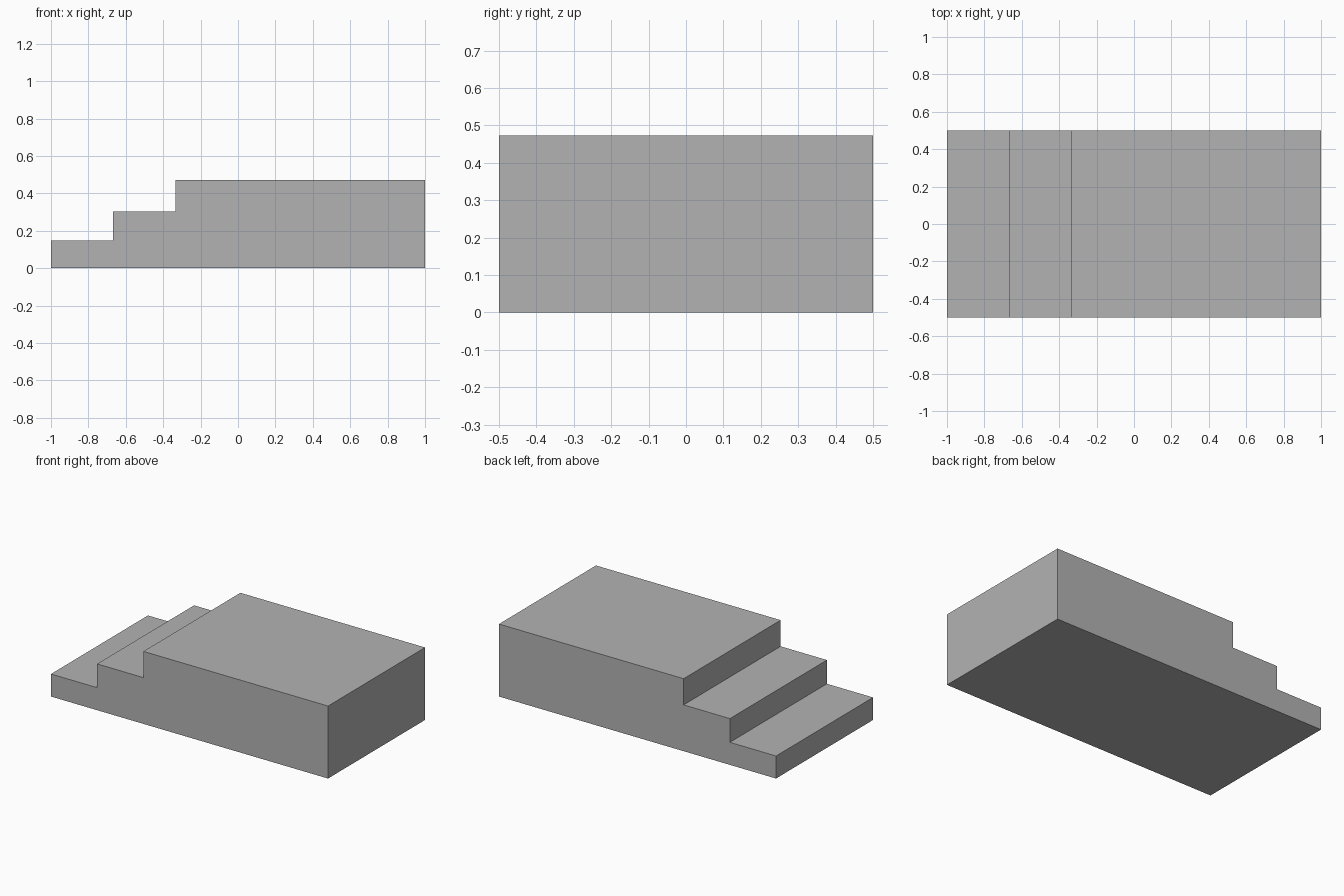
import bpy
import bmesh

cube = bpy.data.objects.get("Cube")
if cube:
    bpy.data.objects.remove(cube, do_unlink=True)

# Single plain grey
grey = bpy.data.materials.new("plain_grey")
grey.use_nodes = True
colour = (0.45, 0.45, 0.45, 1)
grey.diffuse_color = colour
grey.node_tree.nodes["Principled BSDF"].inputs["Base Color"].default_value = colour

# Side outline of the platform with two steps, as (x, z)
outline = [(-1, 0), (1, 0), (1, 0.473), (-0.333, 0.473),
           (-0.333, 0.302), (-0.667, 0.302), (-0.667, 0.147), (-1, 0.147)]
half_depth = 0.5

# Extrude the outline from front to back
bm = bmesh.new()
side = bm.faces.new([bm.verts.new((x, -half_depth, z)) for x, z in outline])
result = bmesh.ops.extrude_face_region(bm, geom=[side], use_keep_orig=True)
moved = [v for v in result["geom"] if isinstance(v, bmesh.types.BMVert)]
bmesh.ops.translate(bm, verts=moved, vec=(0, 2 * half_depth, 0))
bmesh.ops.recalc_face_normals(bm, faces=bm.faces)

mesh = bpy.data.meshes.new("stepped_platform")
bm.to_mesh(mesh)
bm.free()
mesh.materials.append(grey)
platform = bpy.data.objects.new("stepped_platform", mesh)
bpy.context.collection.objects.link(platform)
